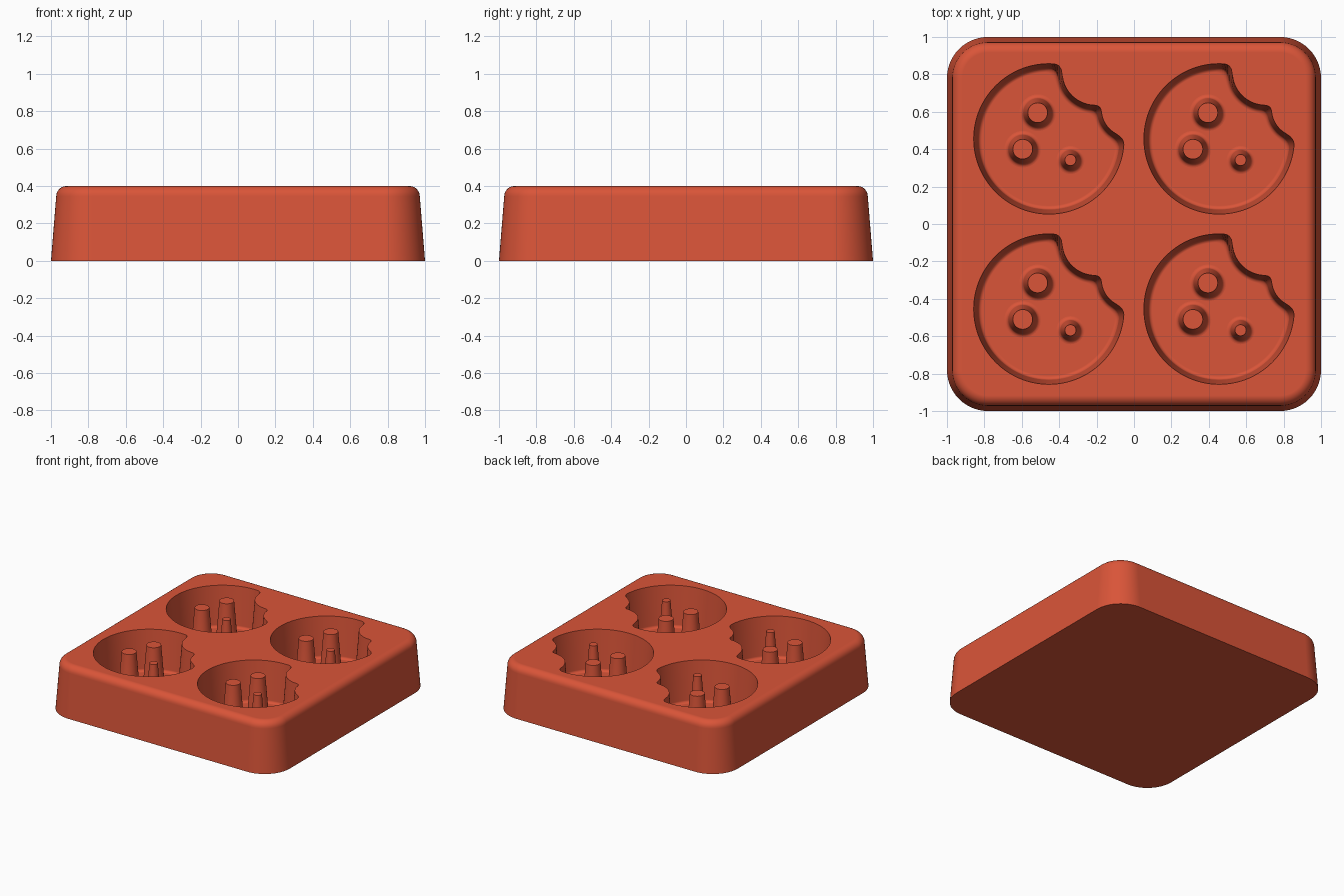
import bpy, bmesh
from math import sin, cos, tan, pi, hypot, radians

cube = bpy.data.objects.get("Cube")
if cube:
    bpy.data.objects.remove(cube, do_unlink=True)

HEIGHT, FLOOR, PITCH = 0.4, 0.08, 0.455
DRAFT = tan(radians(4.5))

red = bpy.data.materials.new("terracotta red")
red.use_nodes = True
red.diffuse_color = (0.70, 0.09, 0.04, 1)
red.node_tree.nodes["Principled BSDF"].inputs["Base Color"].default_value = red.diffuse_color


def loft(bm, rings):
    """Skin a stack of equal-length rings and cap both ends."""
    loops = [[bm.verts.new(p) for p in ring] for ring in rings]
    for low, high in zip(loops, loops[1:]):
        for i in range(len(low)):
            j = (i + 1) % len(low)
            bm.faces.new((low[i], low[j], high[j], high[i]))
    bm.faces.new(loops[0][::-1])
    bm.faces.new(loops[-1])


def finish(name, bm):
    bmesh.ops.recalc_face_normals(bm, faces=bm.faces)
    mesh = bpy.data.meshes.new(name)
    bm.to_mesh(mesh)
    bm.free()
    mesh.materials.append(red)
    obj = bpy.data.objects.new(name, mesh)
    bpy.context.collection.objects.link(obj)
    return obj


def smooth(obj):
    bpy.ops.object.select_all(action="DESELECT")
    obj.select_set(True)
    bpy.context.view_layer.objects.active = obj
    bpy.ops.object.shade_smooth_by_angle(angle=radians(32))


def rounded_square(inset, z, corner=0.22, steps=14):
    ring = []
    for k, (sx, sy) in enumerate(((1, 1), (-1, 1), (-1, -1), (1, -1))):
        for s in range(steps + 1):
            a = (k + s / steps) * pi / 2
            r = corner - inset
            ring.append((sx * (1 - corner) + r * cos(a), sy * (1 - corner) + r * sin(a), z))
    return ring


def smooth_max(a, b, k=0.05):
    h = max(k - abs(a - b), 0) / k
    return max(a, b) + h * h * k / 4


def bitten_disc(x, y):
    """Signed distance to a disc with two bites taken out of it."""
    d = hypot(x, y) - 0.402
    bites = smooth_max(0.18 - hypot(x - 0.25, y - 0.36), 0.15 - hypot(x - 0.43, y - 0.16), 0.04)
    return smooth_max(d, bites)


def pocket_ring(cx, cy, inset, z, count=180):
    ring = []
    for i in range(count):
        a = 2 * pi * i / count
        low, high = 0.0, 0.45
        for _ in range(30):
            mid = (low + high) / 2
            if bitten_disc(mid * cos(a), mid * sin(a)) < -inset:
                low = mid
            else:
                high = mid
        ring.append((cx + low * cos(a), cy + low * sin(a), z))
    return ring


def circle(cx, cy, r, z, count=40):
    return [(cx + r * cos(2 * pi * i / count), cy + r * sin(2 * pi * i / count), z)
            for i in range(count)]


def fillet(radius, steps=6):
    """Quarter-round offsets, from flat to upright."""
    return [(radius * (1 - sin(a)), radius * (1 - cos(a)))
            for a in (s * pi / 2 / steps for s in range(steps + 1))]


# Tray block: drafted walls and a rounded top edge
bm = bmesh.new()
rings = [rounded_square(0, 0)]
EDGE = 0.055
wall = 0.028
for side, up in reversed(fillet(EDGE)):
    rings.append(rounded_square(wall + side, HEIGHT - up))
loft(bm, rings)
tray = finish("tray", bm)

# Four bitten-disc pockets, cut from the tray
centres = [(sx * PITCH, sy * PITCH) for sx in (-1, 1) for sy in (-1, 1)]
bm = bmesh.new()
for cx, cy in centres:
    rings = [pocket_ring(cx, cy, side + DRAFT * (HEIGHT - FLOOR - up), FLOOR + up)
             for side, up in fillet(0.02)]
    rings.append(pocket_ring(cx, cy, 0, HEIGHT))
    rings.append(pocket_ring(cx, cy, 0, HEIGHT + 0.05))
    loft(bm, rings)
cutter = finish("pocket_cutter", bm)
cutter.hide_render = True

cut = tray.modifiers.new("pockets", "BOOLEAN")
cut.operation = "DIFFERENCE"
cut.solver = "EXACT"
cut.object = cutter
bpy.context.view_layer.objects.active = tray
bpy.ops.object.modifier_apply(modifier=cut.name)
bpy.data.objects.remove(cutter, do_unlink=True)
smooth(tray)
weighted = tray.modifiers.new("even_shading", "WEIGHTED_NORMAL")
weighted.keep_sharp = True

# Tapered pegs with a small flare at the floor
PEGS = ((-0.06, 0.14, 0.053), (-0.14, -0.055, 0.053), (0.115, -0.113, 0.03))
bm = bmesh.new()
for cx, cy in centres:
    for dx, dy, top in PEGS:
        x, y = cx + dx, cy + dy
        base = top + DRAFT * (HEIGHT - FLOOR)
        rings = [circle(x, y, base + 0.02, FLOOR - 0.02)]
        rings += [circle(x, y, base + side - DRAFT * up, FLOOR + up) for side, up in fillet(0.02)]
        rings.append(circle(x, y, top, HEIGHT - 0.005))
        loft(bm, rings)
smooth(finish("pegs", bm))
